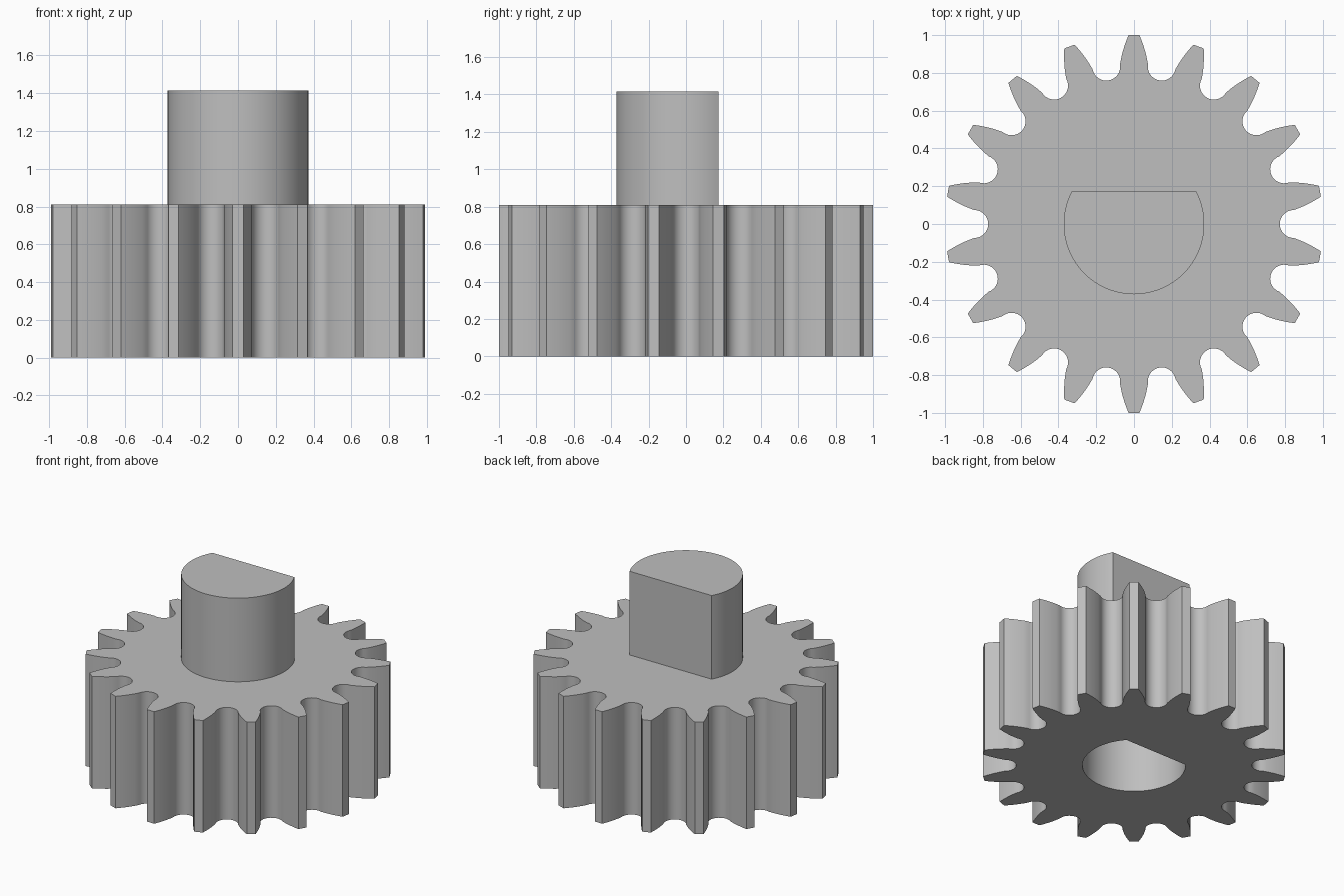
import bpy, bmesh
from math import sin, cos, acos, pi, radians

cube = bpy.data.objects.get("Cube")
if cube:
    bpy.data.objects.remove(cube, do_unlink=True)

TEETH = 18
GEAR_TOP, SHAFT_TOP, SOCKET_DEPTH = 0.81, 1.415, 0.62

grey = bpy.data.materials.new("plain grey")
grey.use_nodes = True
colour = (0.52, 0.52, 0.52, 1)
grey.diffuse_color = colour
grey.node_tree.nodes["Principled BSDF"].inputs["Base Color"].default_value = colour


def extrude_outline(name, outline, z0, z1):
    """Solid prism from a closed outline."""
    bm = bmesh.new()
    face = bm.faces.new([bm.verts.new((x, y, z0)) for x, y in outline])
    top = bmesh.ops.extrude_face_region(bm, geom=[face])["geom"]
    bmesh.ops.translate(bm, vec=(0, 0, z1 - z0),
                        verts=[v for v in top if isinstance(v, bmesh.types.BMVert)])
    bmesh.ops.recalc_face_normals(bm, faces=bm.faces)
    mesh = bpy.data.meshes.new(name)
    bm.to_mesh(mesh)
    bm.free()
    mesh.materials.append(grey)
    obj = bpy.data.objects.new(name, mesh)
    bpy.context.collection.objects.link(obj)
    return obj


def d_outline(radius, flat_y, steps=64):
    """Circle cut off by a flat on the back (+y) side."""
    half = acos(flat_y / radius)
    start, sweep = pi / 2 + half, 2 * pi - 2 * half
    return [(radius * cos(start + sweep * i / steps),
             radius * sin(start + sweep * i / steps)) for i in range(steps + 1)]


def gear_outline():
    """Tapered tooth flanks joined by round gullets, repeated round the axis."""
    gap, gullet_r, gullet_c = pi / TEETH, 0.074, 0.846
    half = [(0.029, 0.9995), (0.039, 0.975), (0.048, 0.95), (0.056, 0.925),
            (0.063, 0.90), (0.069, 0.873)]
    for i in range(9):
        a = pi / 2 * i / 8
        u, v = -gullet_r * cos(a), gullet_c - gullet_r * sin(a)
        half.append((v * sin(gap) + u * cos(gap), v * cos(gap) - u * sin(gap)))
    tooth = [(-x, y) for x, y in reversed(half[:-1])] + half
    points = []
    for k in range(TEETH):
        c, s = cos(2 * gap * k), sin(2 * gap * k)
        points += [(x * c + y * s, y * c - x * s) for x, y in tooth]
    return points


def smooth(obj):
    bpy.ops.object.select_all(action='DESELECT')
    obj.select_set(True)
    bpy.context.view_layer.objects.active = obj
    bpy.ops.object.shade_smooth_by_angle(angle=radians(28))


# Gear body with a blind D-shaped socket underneath
gear = extrude_outline("gear_body", gear_outline(), 0, GEAR_TOP)
cutter = extrude_outline("socket_cutter", d_outline(0.338, 0.225), -0.1, SOCKET_DEPTH)
cutter.hide_render = True
cut = gear.modifiers.new("socket", 'BOOLEAN')
cut.operation, cut.solver, cut.object = 'DIFFERENCE', 'EXACT', cutter
bpy.context.view_layer.objects.active = gear
bpy.ops.object.modifier_apply(modifier=cut.name)
bpy.data.objects.remove(cutter, do_unlink=True)
smooth(gear)

# D-shaped shaft on top
shaft = extrude_outline("shaft", d_outline(0.372, 0.175), GEAR_TOP - 0.01, SHAFT_TOP)
smooth(shaft)
